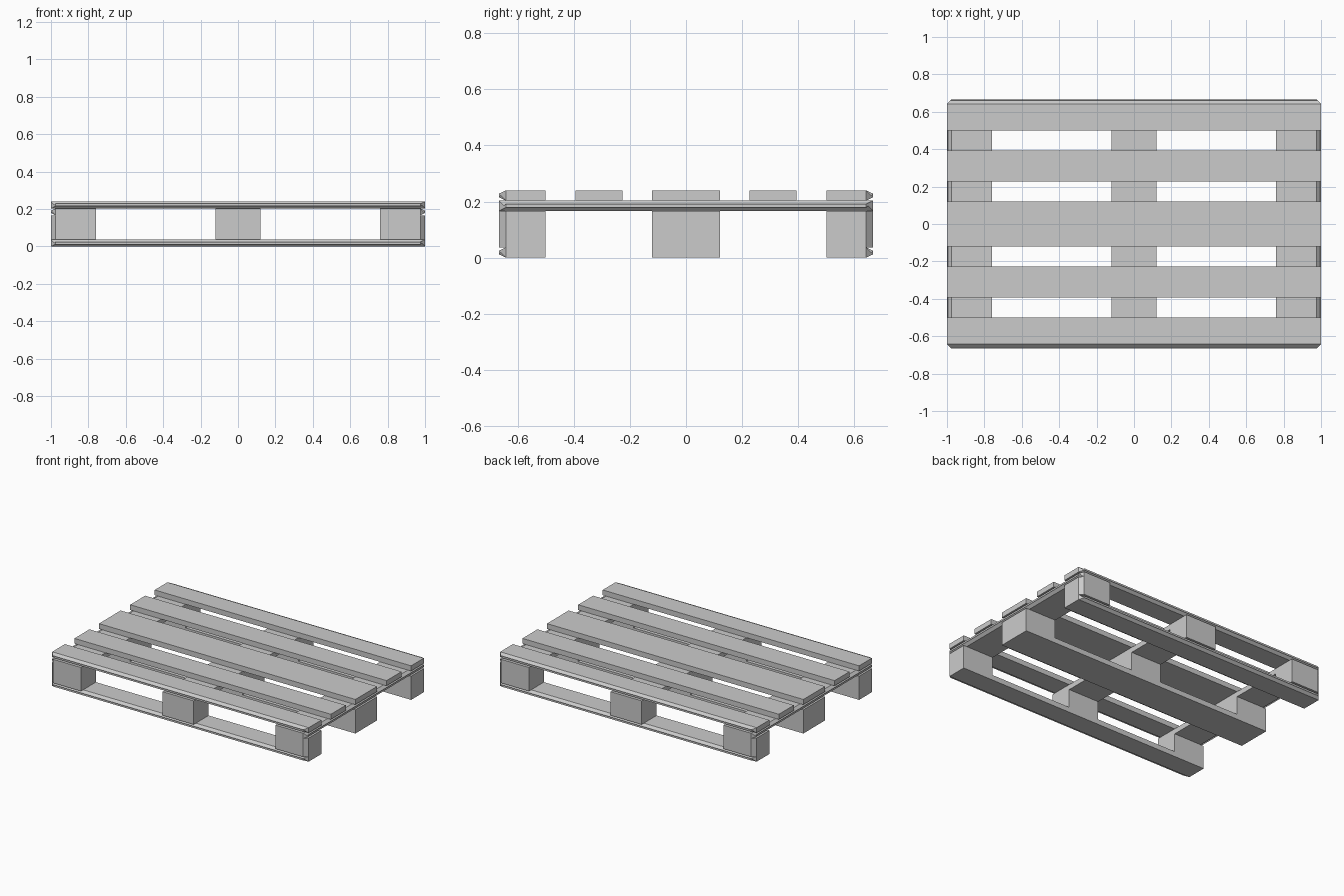
import bpy
import bmesh

cube = bpy.data.objects.get("Cube")
if cube:
    bpy.data.objects.remove(cube, do_unlink=True)

# Overall proportions
LENGTH, DEPTH = 2.0, 1.3333
BOARD = 0.0367                      # thickness of every board
TOP = 0.24
DECK_Z = TOP - BOARD                # underside of the deck boards
BEARER_Z = DECK_Z - BOARD           # underside of the cross bearers
WIDE, NARROW = 0.2417, 0.1667       # the two timber widths
CHAMFER = 0.025
OUTER_Y = (DEPTH - NARROW) / 2
INNER_Y = 0.3104
OUTER_X = (LENGTH - WIDE) / 2

wood = bpy.data.materials.new("plain_grey")
wood.use_nodes = True
grey = (0.6, 0.6, 0.6, 1)
wood.diffuse_color = grey
wood.node_tree.nodes["Principled BSDF"].inputs["Base Color"].default_value = grey


def timber(name, x, y, width, depth, z0, z1):
    """Box between two heights, cut at any upright edge on a pallet corner."""
    bm = bmesh.new()
    bmesh.ops.create_cube(bm, size=1)
    for v in bm.verts:
        v.co.x = x + v.co.x * width
        v.co.y = y + v.co.y * depth
        v.co.z = z1 if v.co.z > 0 else z0
    corners = [e for e in bm.edges if all(
        abs(v.co.x) > LENGTH / 2 - 0.001 and abs(v.co.y) > DEPTH / 2 - 0.001
        for v in e.verts)]
    if corners:
        bmesh.ops.bevel(bm, geom=corners, offset=CHAMFER, segments=1,
                        affect='EDGES')
    bmesh.ops.recalc_face_normals(bm, faces=bm.faces)
    mesh = bpy.data.meshes.new(name)
    bm.to_mesh(mesh)
    bm.free()
    mesh.materials.append(wood)
    obj = bpy.data.objects.new(name, mesh)
    bpy.context.collection.objects.link(obj)
    return obj


rows = (("front", -OUTER_Y, NARROW), ("middle", 0, WIDE), ("back", OUTER_Y, NARROW))
columns = (("right", -OUTER_X), ("centre", 0), ("left", OUTER_X))

# Deck and bottom boards, with blocks between them
for row, y, depth in rows:
    timber(f"{row}_deck_board", 0, y, LENGTH, depth, DECK_Z, TOP)
    timber(f"{row}_bottom_board", 0, y, LENGTH, depth, 0, BOARD)
    for column, x in columns:
        timber(f"{row}_{column}_block", x, y, WIDE, depth, BOARD, BEARER_Z)

# Narrow deck boards between the main rows
for row, y in (("front", -INNER_Y), ("back", INNER_Y)):
    timber(f"{row}_inner_deck_board", 0, y, LENGTH, NARROW, DECK_Z, TOP)

# Cross bearers under the deck
for column, x in columns:
    timber(f"{column}_bearer", x, 0, WIDE, DEPTH, BEARER_Z, DECK_Z)
